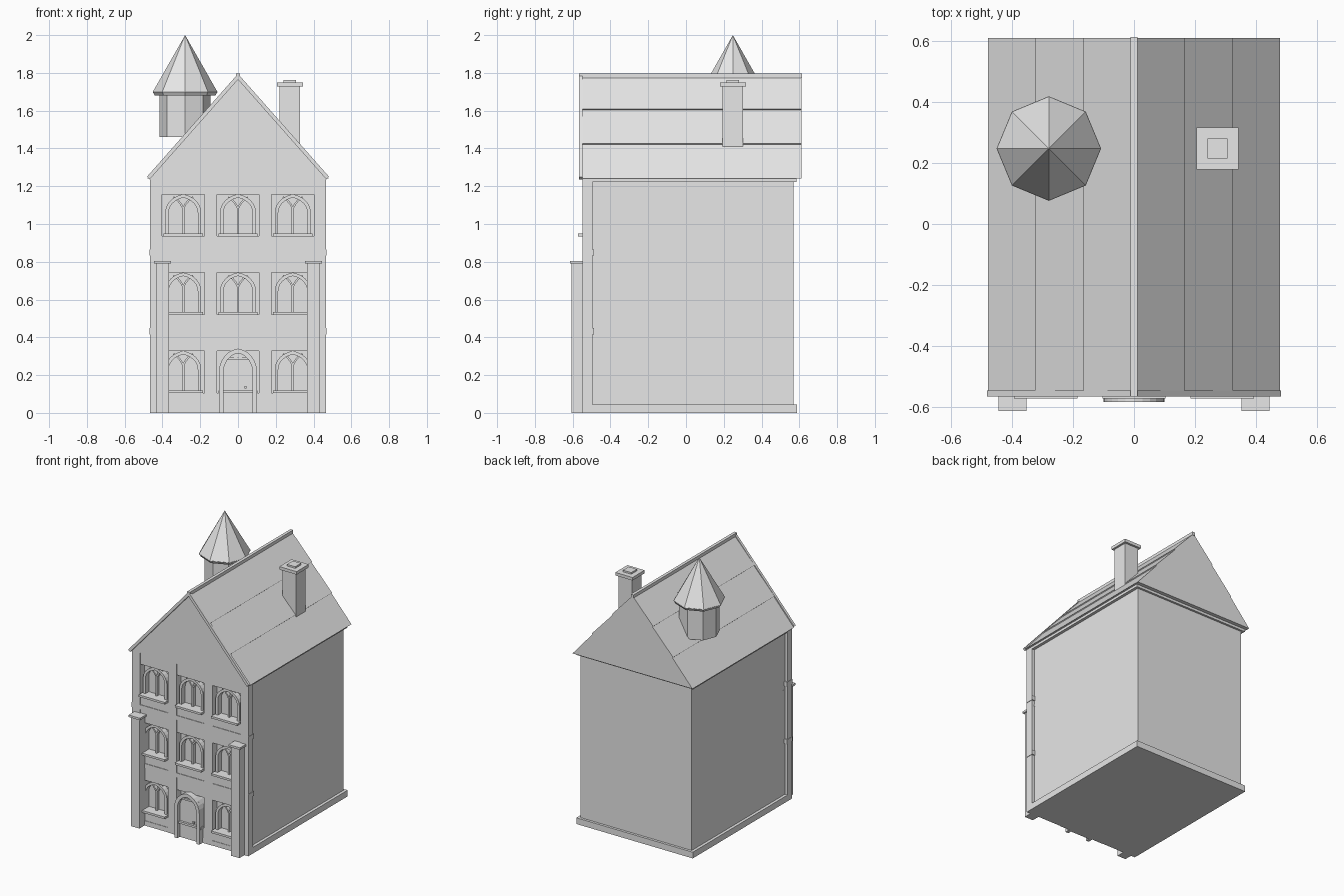
import bpy, bmesh, math
from mathutils import Vector, Matrix

cube = bpy.data.objects.get("Cube")
if cube:
    bpy.data.objects.remove(cube, do_unlink=True)

GREY = (0.8, 0.8, 0.8, 1)
stone = bpy.data.materials.new("pale_grey")
stone.use_nodes = True
stone.diffuse_color = GREY
stone.node_tree.nodes["Principled BSDF"].inputs["Base Color"].default_value = GREY


def finish(name, bm):
    bmesh.ops.recalc_face_normals(bm, faces=bm.faces)
    mesh = bpy.data.meshes.new(name)
    bm.to_mesh(mesh)
    bm.free()
    mesh.materials.append(stone)
    ob = bpy.data.objects.new(name, mesh)
    bpy.context.collection.objects.link(ob)
    return ob


def box(name, x, y, z):
    """Box from three (low, high) pairs."""
    bm = bmesh.new()
    spans = (x, y, z)
    mid = Vector([(a + b) / 2 for a, b in spans])
    size = Matrix.Diagonal([b - a for a, b in spans] + [1])
    bmesh.ops.create_cube(bm, size=1, matrix=Matrix.Translation(mid) @ size)
    return finish(name, bm)


def prism(name, profile, y0, y1):
    """Extrude an (x, z) outline along y."""
    bm = bmesh.new()
    face = bm.faces.new([bm.verts.new((x, y0, z)) for x, z in profile])
    new = bmesh.ops.extrude_face_region(bm, geom=[face])["geom"]
    verts = [v for v in new if isinstance(v, bmesh.types.BMVert)]
    bmesh.ops.translate(bm, verts=verts, vec=(0, y1 - y0, 0))
    return finish(name, bm)


def ribbon(name, path, width, y0, y1):
    """Flat bar following an (x, z) path, with mitred joints."""
    pts = [Vector(p) for p in path]
    left, right = [], []
    for i, p in enumerate(pts):
        a = (p - pts[i - 1]).normalized() if i else None
        b = (pts[i + 1] - p).normalized() if i < len(pts) - 1 else None
        t = ((a or b) + (b or a)).normalized()
        n = Vector((-t.y, t.x))
        k = width / 2 / max(0.4, t.dot(a or b))
        left.append(p + n * k)
        right.append(p - n * k)
    return prism(name, left + right[::-1], y0, y1)


def arch(cx, z0, spring, top, half, lean=1.0, n=6):
    """Arch path; lean above 1 makes the head pointed."""
    side = []
    r = half * lean
    end = math.acos((r - half) / r)
    for i in range(n + 1):
        a = end * i / n
        side.append((r * math.cos(a) - (r - half),
                     spring + (top - spring) * math.sin(a) / math.sin(end)))
    side = [(half, z0)] + side
    return [(cx + x, z) for x, z in side] + [(cx - x, z) for x, z in side[-2::-1]]


def cone(name, x, y, z0, z1, r0, r1):
    bm = bmesh.new()
    bmesh.ops.create_cone(bm, cap_ends=True, segments=8, radius1=r0, radius2=r1,
                          depth=z1 - z0,
                          matrix=Matrix.Translation((x, y, (z0 + z1) / 2)))
    bmesh.ops.remove_doubles(bm, verts=bm.verts, dist=0.0001)
    return finish(name, bm)


# Main body, plinth and cornice
BACK, FRONT = -0.495, -0.543
box("body", (-0.445, 0.445), (BACK, 0.57), (0, 1.24))
box("plinth", (-0.466, 0.466), (BACK, 0.588), (0, 0.045))
box("cornice", (-0.466, 0.466), (BACK, 0.585), (1.222, 1.242))

# Facade: piers between the window columns
for s in (-1, 1):
    box("outer_pier", sorted((s * 0.402, s * 0.466)), (-0.548, BACK), (0, 1.24))
    box("inner_pier", sorted((s * 0.11, s * 0.178)), (-0.548, BACK), (0, 1.24))

# Facade: wall panels above and below each row of windows, with belts
ROWS = [0.106 + 0.415 * i for i in range(3)]
HEIGHT = 0.221
edges = [0] + [e for z in ROWS for e in (z, z + HEIGHT)] + [1.24]
for lo, hi in zip(edges[::2], edges[1::2]):
    box("wall_panel", (-0.402, 0.402), (FRONT, BACK), (lo, hi))
box("facade_foot", (-0.402, 0.402), (-0.546, BACK), (0, 0.035))
for z in (0.416, 0.832):
    box("belt_course", (-0.469, 0.469), (-0.547, -0.488), (z, z + 0.033))


def window(cx, z):
    """Arched frame with branching tracery and a sill."""
    top = z + HEIGHT
    ribbon("window_frame", arch(cx, z, z + 0.125, top - 0.008, 0.086, 1.3), 0.018, -0.535, BACK)
    box("window_mullion", (cx - 0.006, cx + 0.006), (-0.522, BACK), (z, top - 0.065))
    for s in (-1, 1):
        branch = [(cx, top - 0.075), (cx + s * 0.012, top - 0.052),
                  (cx + s * 0.03, top - 0.03), (cx + s * 0.052, top - 0.015)]
        ribbon("window_tracery", branch, 0.01, -0.52, BACK)
    box("window_sill", (cx - 0.104, cx + 0.104), (-0.573, BACK), (z - 0.002, z + 0.013))


for cx in (-0.29, 0, 0.29):
    for z in ROWS:
        window(cx, z)

# Door with its arched surround
prism("door_leaf", arch(0, 0, 0.22, 0.318, 0.08, 1.15), -0.557, BACK)
ribbon("door_surround", arch(0, 0, 0.22, 0.328, 0.088, 1.15), 0.024, -0.585, BACK)
box("door_transom", (-0.078, 0.078), (-0.565, -0.55), (0.28, 0.292))
for s in (-1, 1):
    ribbon("door_fanlight_bar", [(0, 0.288), (s * 0.04, 0.31)], 0.008, -0.563, -0.55)
box("door_knob", (0.034, 0.046), (-0.569, -0.555), (0.13, 0.142))

# Free-standing posts at the front corners
for s in (-1, 1):
    box("post", (s * 0.4 - 0.034, s * 0.4 + 0.034), (-0.605, -0.485), (0, 0.79))
    box("post_cap", (s * 0.4 - 0.046, s * 0.4 + 0.046), (-0.615, -0.468), (0.79, 0.805))

# Roof: each slope has three slightly overlapping courses
APEX, EAVE, HALF = 1.785, 1.24, 0.48
slope = []
for i in range(3):
    for t, lift in ((i / 3, 0), ((i + 1) / 3, 0.007)):
        if t == 1:
            lift = 0
        slope.append((HALF * t + lift * 0.75, APEX + (EAVE - APEX) * t + lift * 0.66))
prism("roof", slope + [(-x, z) for x, z in slope[:0:-1]], -0.55, 0.612)
box("ridge_cap", (-0.011, 0.011), (-0.567, 0.615), (1.772, 1.796))
ribbon("gable_trim", [(-0.475, 1.243), (0, 1.78), (0.475, 1.243)], 0.02, -0.567, -0.548)

# Octagonal turret
TX, TY = -0.28, 0.248
cone("turret_body", TX, TY, 1.46, 1.69, 0.135, 0.135)
cone("turret_rim", TX, TY, 1.68, 1.7, 0.16, 0.172)
cone("turret_spire", TX, TY, 1.698, 2.0, 0.172, 0)

# Chimney
for name, r, z in (("chimney_shaft", 0.054, (1.38, 1.73)),
                   ("chimney_cap", 0.069, (1.728, 1.75)),
                   ("chimney_flue", 0.033, (1.745, 1.762))):
    box(name, (0.275 - r, 0.275 + r), (0.248 - r, 0.248 + r), z)
